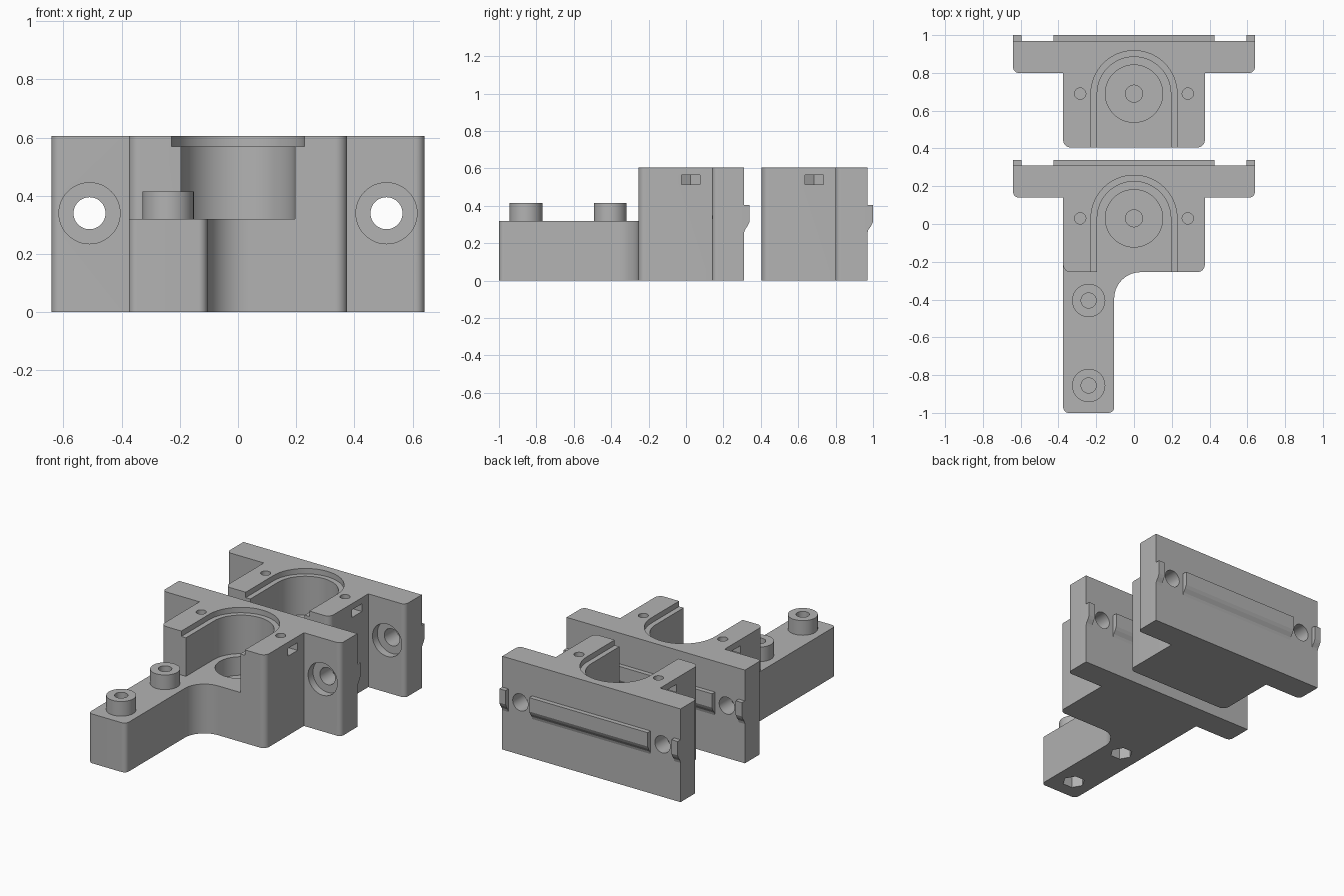
import bpy, bmesh, math
from mathutils import Vector

if "Cube" in bpy.data.objects:
    bpy.data.objects.remove(bpy.data.objects["Cube"])

grey = bpy.data.materials.new("plain grey")
grey.use_nodes = True
grey.diffuse_color = (0.45, 0.45, 0.45, 1)
grey.node_tree.nodes["Principled BSDF"].inputs["Base Color"].default_value = grey.diffuse_color


def prism(name, outline, low, high, axis="z"):
    """Extrude a 2D outline along an axis."""
    place = {"z": lambda u, v: (u, v, low), "y": lambda u, v: (u, low, v),
             "x": lambda u, v: (low, u, v)}[axis]
    travel = Vector([(high - low) * (a == axis) for a in "xyz"])
    bm = bmesh.new()
    face = bm.faces.new([bm.verts.new(place(u, v)) for u, v in outline])
    grown = bmesh.ops.extrude_face_region(bm, geom=[face], use_keep_orig=True)
    bmesh.ops.translate(bm, vec=travel, verts=[g for g in grown["geom"] if isinstance(g, bmesh.types.BMVert)])
    bmesh.ops.recalc_face_normals(bm, faces=bm.faces)
    mesh = bpy.data.meshes.new(name)
    bm.to_mesh(mesh)
    bm.free()
    mesh.materials.append(grey)
    obj = bpy.data.objects.new(name, mesh)
    bpy.context.collection.objects.link(obj)
    return obj


def circle(cx, cy, r, sides=48):
    return [(cx + r * math.cos(math.tau * i / sides), cy + r * math.sin(math.tau * i / sides))
            for i in range(sides)]


def rounded(corners, steps=10):
    """Outline from (x, y, radius) right-angle corners."""
    out = []
    for i, (x, y, r) in enumerate(corners):
        p = Vector((x, y))
        if not r:
            out.append((x, y))
            continue
        a = (Vector(corners[i - 1][:2]) - p).normalized() * r
        b = (Vector(corners[(i + 1) % len(corners)][:2]) - p).normalized() * r
        for k in range(steps + 1):
            t = math.pi / 2 * k / steps
            q = p + a + b - b * math.cos(t) - a * math.sin(t)
            out.append((q.x, q.y))
    return out


def activate(obj):
    bpy.ops.object.select_all(action="DESELECT")
    obj.select_set(True)
    bpy.context.view_layer.objects.active = obj


def combine(obj, tool, operation="DIFFERENCE"):
    activate(obj)
    mod = obj.modifiers.new("combine", "BOOLEAN")
    mod.operation, mod.object, mod.solver = operation, tool, "EXACT"
    bpy.ops.object.modifier_apply(modifier=mod.name)
    bpy.data.objects.remove(tool)


def smooth(obj):
    activate(obj)
    bpy.ops.object.shade_smooth_by_angle(angle=math.radians(30))


def u_slot(r):
    arc = [(r * math.cos(math.pi * i / 32), CY + r * math.sin(math.pi * i / 32)) for i in range(33)]
    return [(-r, -0.35), (r, -0.35)] + arc


TOP, CY, BACK, STEP, FRONT = 0.605, 0.03, 0.31, 0.14, -0.255

# Bracket: T-shaped block with rounded front corners
half = [(0.375, FRONT, 0.04), (0.375, STEP, 0), (0.64, STEP, 0.03), (0.64, BACK, 0)]
bracket = prism("front_bracket", rounded(half + [(-x, y, r) for x, y, r in reversed(half)]), 0, TOP)

# Open cylindrical pocket with lip, seat and pilot hole
combine(bracket, prism("cut", u_slot(0.195), 0.32, 0.7))
combine(bracket, prism("cut", u_slot(0.228), 0.57, 0.7))
combine(bracket, prism("cut", circle(0, CY, 0.152), 0.2, 0.4))
combine(bracket, prism("cut", circle(0, CY, 0.045), 0.1, 0.3))

for s in (-1, 1):
    # Flange bolt holes with counterbores
    combine(bracket, prism("cut", circle(s * 0.51, 0.34, 0.055), 0, 0.5, "y"))
    combine(bracket, prism("cut", circle(s * 0.51, 0.34, 0.105), 0, 0.19, "y"))
    # Side nut slots and the screw holes above them
    slot = [(0.227, 0), (0.256, -0.05), (0.45, -0.05), (0.45, 0.05), (0.256, 0.05)]
    combine(bracket, prism("cut", [(s * x, 0.025 + y) for x, y in slot], 0.515, 0.565))
    combine(bracket, prism("cut", circle(s * 0.285, CY, 0.03, 24), 0.45, 0.7))
smooth(bracket)

# Locating ridge and end tabs on the back
profile = [(0.3, 0.405), (0.34, 0.405), (0.34, 0.315), (0.331, 0.295), (0.315, 0.272), (BACK, 0.255), (0.3, 0.255)]
parts = [bracket]
for name, x0, x1 in (("ridge", -0.425, 0.425), ("right_tab", -0.64, -0.595), ("left_tab", 0.595, 0.64)):
    parts.append(prism("front_" + name, profile, x0, x1, "x"))

# Second bracket behind the first
for obj in parts:
    twin = obj.copy()
    twin.data = obj.data.copy()
    twin.name = obj.name.replace("front", "rear")
    twin.location.y = 0.66
    bpy.context.collection.objects.link(twin)

# Arm with a fillet into the front bracket
arm = prism("arm", rounded([(-0.375, -1, 0.03), (-0.105, -1, 0.03), (-0.105, FRONT, 0.14),
                            (0.06, FRONT, 0), (0.06, -0.21, 0), (-0.375, -0.21, 0)]), 0, 0.32)

# Bosses with screw holes above and hexagonal nut traps below
for y in (-0.405, -0.855):
    combine(arm, prism("boss", circle(-0.24, y, 0.088), 0.28, 0.415), "UNION")
    combine(arm, prism("cut", circle(-0.24, y, 0.04, 32), 0.22, 0.5))
    combine(arm, prism("cut", circle(-0.24, y, 0.068, 6), -0.1, 0.2))
smooth(arm)
